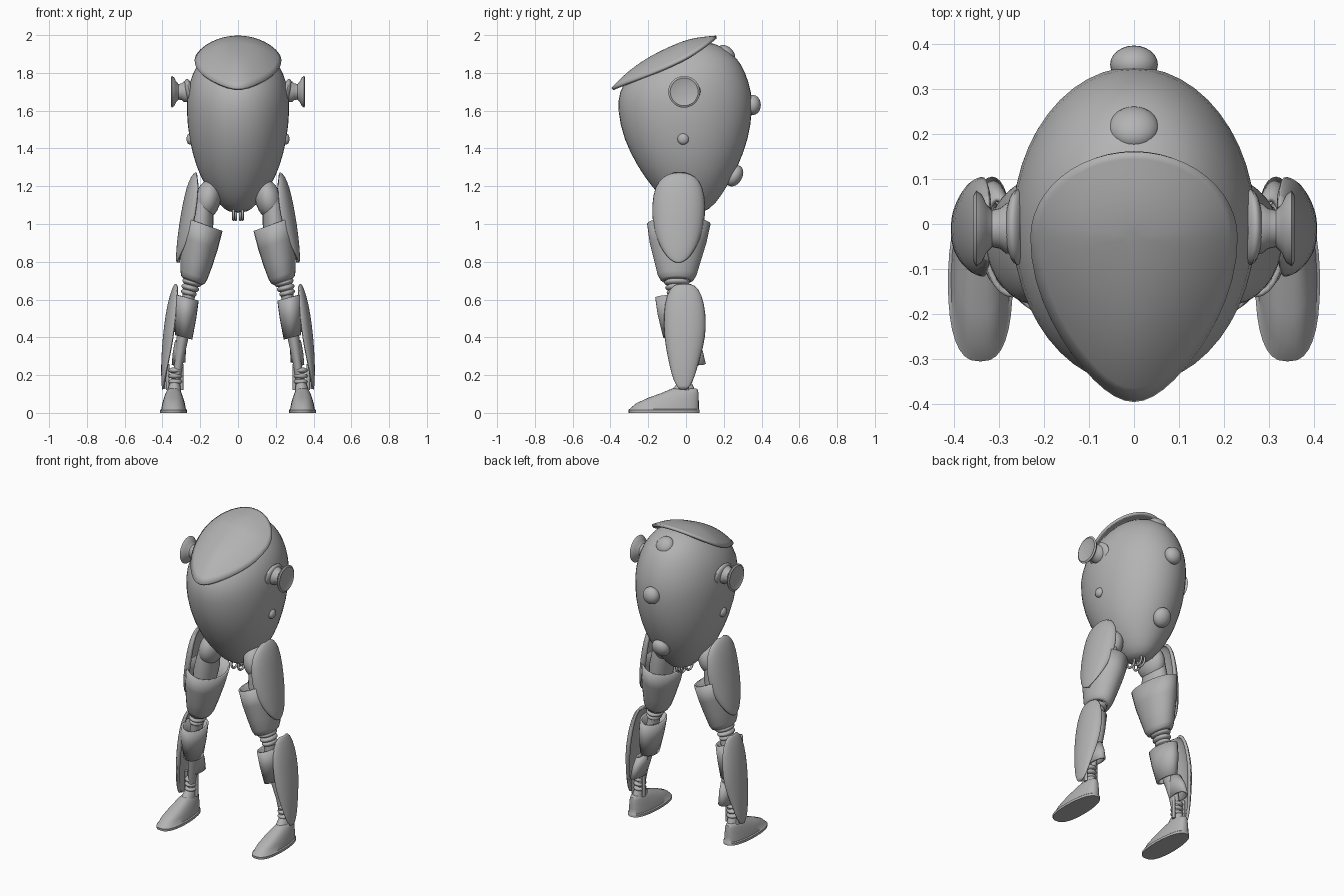
import bpy, bmesh, math
from mathutils import Vector, Matrix

if "Cube" in bpy.data.objects:
    bpy.data.objects.remove(bpy.data.objects["Cube"], do_unlink=True)

grey = bpy.data.materials.new("plain_grey")
grey.use_nodes = True
grey.diffuse_color = (0.45, 0.45, 0.45, 1)
grey.node_tree.nodes["Principled BSDF"].inputs["Base Color"].default_value = (0.45, 0.45, 0.45, 1)


def finish(name, bm, side=1, subsurf=0, thick=0, angle=40):
    """Turn a bmesh into a shaded object, flipped to the right for side -1."""
    bmesh.ops.recalc_face_normals(bm, faces=bm.faces)
    if side < 0:
        bmesh.ops.scale(bm, vec=(-1, 1, 1), verts=bm.verts)
        bmesh.ops.reverse_faces(bm, faces=bm.faces)
    mesh = bpy.data.meshes.new(name)
    bm.to_mesh(mesh)
    bm.free()
    mesh.materials.append(grey)
    mesh.shade_smooth()
    mesh.set_sharp_from_angle(angle=math.radians(angle))
    obj = bpy.data.objects.new(name, mesh)
    bpy.context.collection.objects.link(obj)
    if subsurf:
        obj.modifiers.new("Smooth", "SUBSURF").levels = subsurf
        obj.modifiers["Smooth"].render_levels = subsurf
    if thick:
        shell = obj.modifiers.new("Shell", "SOLIDIFY")
        shell.thickness, shell.offset = thick, -1
    return obj


def skin(rows, closed=True, caps=True):
    """Bridge rows of points into a surface."""
    bm = bmesh.new()
    grid = [[bm.verts.new(p) for p in row] for row in rows]
    n = len(grid[0])
    for a, b in zip(grid, grid[1:]):
        for i in range(n if closed else n - 1):
            j = (i + 1) % n
            bm.faces.new((a[i], a[j], b[j], b[i]))
    if closed and caps:
        bm.faces.new(grid[0])
        bm.faces.new(grid[-1])
    return bm


def angles(n):
    return [math.tau * i / n for i in range(n)]


def ring(x, y, z, rx, ry, slope=0, n=24):
    return [Vector((x + rx * math.cos(t), y + ry * math.sin(t), z + slope * rx * math.cos(t)))
            for t in angles(n)]


def tube(name, rings, side=1, slope=0, subsurf=0, thick=0):
    rows = [ring(*r, slope=slope) for r in rings]
    return finish(name, skin(rows, caps=not thick), side, subsurf, thick)


def ball(name, place, size, side=1, tilt=0, axis="X"):
    bm = bmesh.new()
    mat = Matrix.Translation(place) @ Matrix.Rotation(math.radians(tilt), 4, axis) @ Matrix.Diagonal((*size, 1))
    bmesh.ops.create_uvsphere(bm, u_segments=24, v_segments=14, radius=1, matrix=mat)
    return finish(name, bm, side)


def guard(name, rows, side):
    """Bowed outer plate from rows of height, middle, half width, outer x and bow."""
    points = []
    for z, y, half, x, bow in rows:
        arc = [math.pi * (i / 12 - 0.5) for i in range(13)]
        points.append([(x - bow * (1 - math.cos(a)), y + half * math.sin(a), z) for a in arc])
    bm = skin(points, closed=False)
    obj = finish(name, bm, side, subsurf=1)
    # Keep the thickness on the inner side
    facing = sum(p.normal.x * p.area for p in obj.data.polygons) * side
    if facing < 0:
        obj.data.flip_normals()
    shell = obj.modifiers.new("Shell", "SOLIDIFY")
    shell.thickness, shell.offset = 0.018, -1


# Egg body
tube("body", [
    (0, .04, 1.058, .045, .05), (0, .03, 1.1, .1, .125), (0, .017, 1.2, .175, .202),
    (0, .01, 1.3, .223, .267), (0, 0, 1.45, .263, .335), (0, -.005, 1.6, .276, .361),
    (0, -.005, 1.7, .271, .356), (0, .01, 1.8, .245, .309), (0, .04, 1.88, .192, .235),
    (0, .055, 1.94, .13, .142), (0, .06, 1.967, .05, .05)], subsurf=1)

# Visor: a domed teardrop shell sloping down to the front
rows = []
for k in range(1, 13):
    r = k / 12
    row = []
    for t in angles(48):
        s = math.sin(t)
        x = .23 * r * math.cos(t) * (1 - (.3 * s * s if s < 0 else 0))
        y = -.03 + r * s * (.19 if s > 0 else .365)
        dome = (.06 - .03 * s * r) * (1 - r ** 2.5)
        row.append((x, y, 1.72 + .5 * (y + .395) - .035 * (x / .23) ** 2 + dome))
    rows.append(row)
bm = skin(rows, caps=False)
bm.verts.ensure_lookup_table()
bm.faces.new(bm.verts[:48])
visor = finish("visor", bm)
if sum(p.normal.z * p.area for p in visor.data.polygons) < 0:
    visor.data.flip_normals()
shell = visor.modifiers.new("Shell", "SOLIDIFY")
shell.thickness, shell.offset = 0.016, -1

# Back studs
ball("upper_back_stud", (0, .213, 1.9), (.056, .056, .038), tilt=-45)
ball("middle_back_stud", (0, .354, 1.63), (.053, .042, .053))
ball("lower_back_stud", (0, .256, 1.255), (.056, .06, .042), tilt=-120)

# Small wire loops under the body
for i, (x, y) in enumerate([(-.024, 0), (.024, 0), (-.012, .05), (.012, .05)]):
    bpy.ops.mesh.primitive_torus_add(
        major_segments=20, minor_segments=8, major_radius=.032, minor_radius=.007,
        location=(x, y, 1.055), rotation=(0, math.pi / 2, 0))
    loop = bpy.context.object
    loop.name = f"wire_loop_{i + 1}"
    loop.data.materials.append(grey)
    loop.data.shade_smooth()

for side, word in ((1, "left"), (-1, "right")):
    # Spool-shaped ear on an oval base, and side stud
    ball(word + "_ear_base", (.258, -.007, 1.7), (.024, .084, .07), side, 12, "Y")
    profile = [(.25, .055), (.285, .055), (.297, .045), (.315, .041), (.328, .055),
               (.338, .076), (.35, .084), (.356, .074), (.352, .066), (.352, .01)]
    rows = [[(x, -.01 + r * math.cos(t), 1.7 + r * math.sin(t)) for t in angles(28)] for x, r in profile]
    finish(word + "_ear", skin(rows), side)
    ball(word + "_side_stud", (.253, -.015, 1.45), (.02, .03, .03), side)

    # Hip and thigh
    ball(word + "_hip_joint", (.16, -.035, 1.13), (.068, .1, .105), side, -12, "Y")
    tube(word + "_thigh_core", [(.18, -.035, 1.14, .05, .08), (.195, -.04, 1, .065, .1),
                                (.23, -.045, .76, .05, .07)], side)
    tube(word + "_thigh_cup", [(.187, -.038, 1, .105, .168), (.205, -.042, .9, .098, .15),
                               (.222, -.045, .8, .084, .122), (.234, -.047, .73, .071, .103),
                               (.239, -.047, .705, .062, .088), (.241, -.047, .695, .05, .07)],
         side, slope=.35, thick=.012)
    guard(word + "_thigh_guard", [
        (1.272, -.035, .03, .228, .01), (1.255, -.035, .085, .248, .03), (1.2, -.038, .128, .272, .06),
        (1.1, -.038, .143, .295, .075), (1, -.04, .137, .312, .075), (.92, -.04, .115, .322, .055),
        (.85, -.04, .08, .328, .03), (.81, -.04, .045, .328, .012), (.795, -.04, .012, .326, .004)], side)

    # Knee rings
    for i, (x, z, r) in enumerate([(.244, .69, .052), (.253, .662, .048), (.26, .636, .042)]):
        ball(f"{word}_knee_ring_{i + 1}", (x, -.048, z), (r, r * 1.3, .022), side, -15, "Y")

    # Shin
    tube(word + "_shin_core", [(.255, -.048, .66, .033, .045), (.285, -.035, .45, .035, .05),
                               (.312, -.01, .28, .024, .035), (.33, -.005, .15, .02, .025)], side)
    tube(word + "_shin_cuff", [(.27, -.055, .61, .062, .108), (.28, -.05, .52, .06, .1),
                               (.288, -.043, .4, .046, .078)], side, slope=.25, thick=.012)
    tube(word + "_calf_band", [(.303, .005, .39, .03, .055), (.31, .02, .33, .035, .068),
                               (.315, .035, .26, .036, .07)], side, slope=-.2, thick=.012)
    guard(word + "_shin_guard", [
        (.683, -.01, .03, .334, .01), (.668, -.01, .075, .347, .025), (.58, -.008, .107, .375, .05),
        (.45, -.005, .114, .394, .055), (.35, -.008, .1, .403, .05), (.25, -.012, .075, .408, .033),
        (.16, -.014, .05, .406, .015), (.125, -.014, .02, .402, .005)], side)

    # Ankle rings, rods and mount
    for i in range(3):
        ball(f"{word}_ankle_ring_{i + 1}", (.332, -.005, .165 + i * .03), (.036, .04, .017), side)
    for i, x in enumerate((.298, .372)):
        tube(f"{word}_ankle_rod_{i + 1}", [(x, .005, .12, .009, .012), (x, .005, .26, .009, .012)], side)
    tube(word + "_ankle_mount", [(.338, -.02, .11, .036, .07), (.336, -.01, .14, .032, .05),
                                 (.334, -.005, .175, .02, .025)], side)

    # Foot: flat sole with a sloping wedge above
    layers = [(0, -.303, .072, .072), (.015, -.305, .072, .072), (.02, -.3, .068, .065),
              (.05, -.265, .068, .06), (.08, -.2, .067, .051), (.105, -.13, .066, .042),
              (.122, -.09, .063, .033), (.128, -.075, .055, .025)]
    rows = []
    for z, toe, heel, half in layers:
        row = []
        for t in angles(32):
            c, s = math.cos(t), math.sin(t)
            x = .341 + half * math.copysign(abs(c) ** .75, c) * (1 - .14 * max(s, 0))
            y = (toe + heel) / 2 + (heel - toe) / 2 * math.copysign(abs(s) ** .8, s)
            row.append((x, y, z))
        rows.append(row)
    finish(word + "_foot", skin(rows), side)
